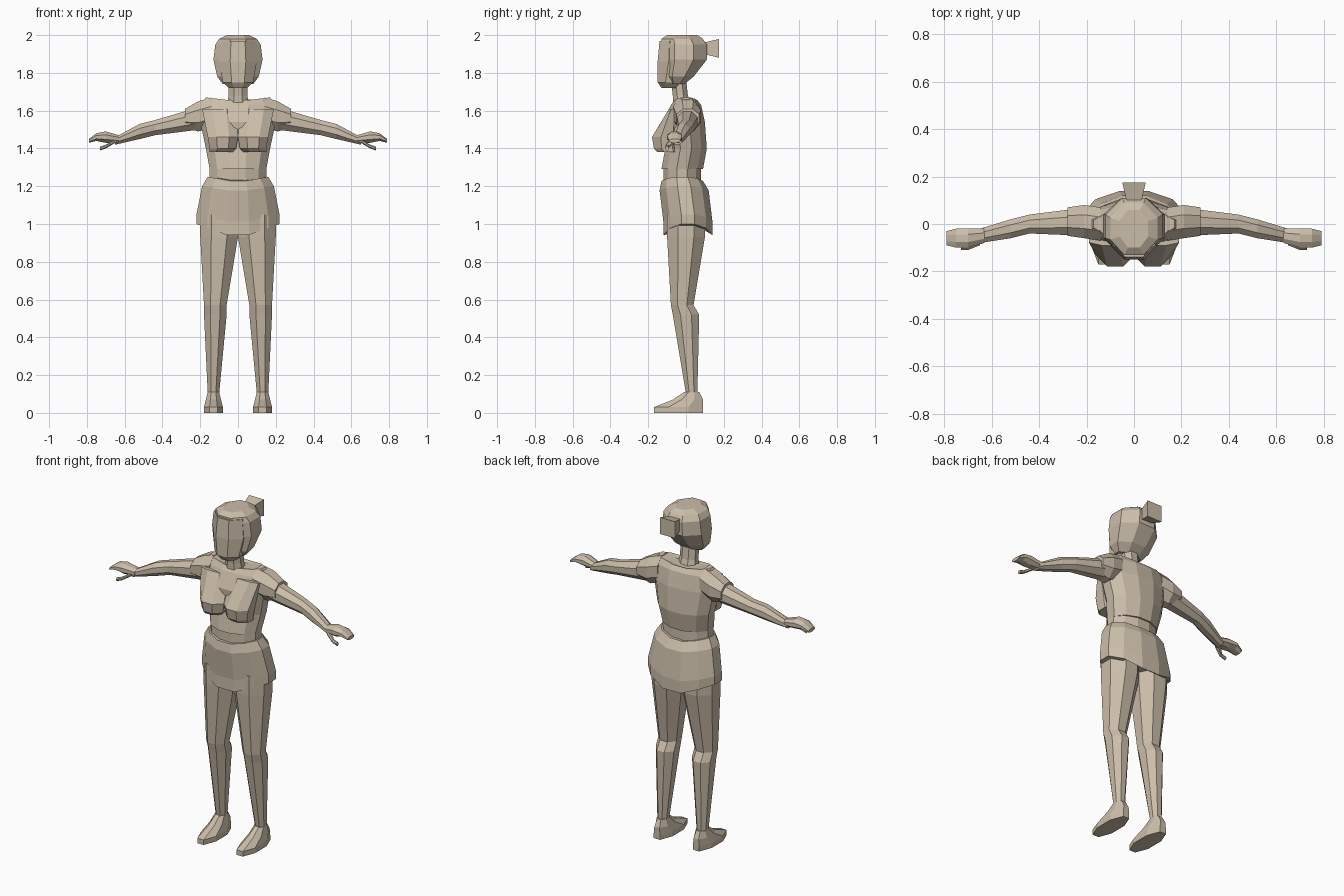
import bpy, bmesh, math
from mathutils import Matrix

cube = bpy.data.objects.get("Cube")
if cube:
    bpy.data.objects.remove(cube, do_unlink=True)

clay = bpy.data.materials.new("warm_beige")
clay.use_nodes = True
colour = (0.6, 0.51, 0.4, 1)
clay.diffuse_color = colour
clay.node_tree.nodes["Principled BSDF"].inputs["Base Color"].default_value = colour


def outline(sides):
    """Regular polygon whose flat sides touch the unit square."""
    reach = 1 / math.cos(math.pi / sides)
    angles = [math.tau * (i + 0.5) / sides for i in range(sides)]
    return [(reach * math.cos(a), reach * math.sin(a)) for a in angles]


def level(z, width, depth, x=0, y=0, dip=0, sides=8):
    """Horizontal section given by half sizes; dip lowers its middle."""
    return [(x + width * u, y + depth * v, z - dip * (1 - abs(u)))
            for u, v in outline(sides)]


def upright(x, depth, height, y=0, z=0):
    """Section across a part that runs sideways."""
    return [(x, y + depth * u, z + height * v) for u, v in outline(8)]


def finish(name, bm, mirrored=False):
    bmesh.ops.recalc_face_normals(bm, faces=bm.faces)
    mesh = bpy.data.meshes.new(name)
    bm.to_mesh(mesh)
    bm.free()
    mesh.materials.append(clay)
    part = bpy.data.objects.new(name, mesh)
    bpy.context.scene.collection.objects.link(part)
    if mirrored:
        mirror = part.modifiers.new("other_side", "MIRROR")
        mirror.use_mirror_merge = False


def loft(name, *sections, mirrored=False):
    """Skin the sections in order and cap both ends."""
    bm = bmesh.new()
    loops = [[bm.verts.new(point) for point in section] for section in sections]
    for lower, upper in zip(loops, loops[1:]):
        for i in range(len(lower)):
            bm.faces.new((lower[i - 1], lower[i], upper[i], upper[i - 1]))
    bm.faces.new(loops[0])
    bm.faces.new(loops[-1])
    finish(name, bm, mirrored)


# Torso
loft("shirt",
     level(1.29, width=0.15, depth=0.11, y=-0.02, sides=12),
     level(1.4, width=0.17, depth=0.11, sides=12),
     level(1.54, width=0.2, depth=0.11, y=-0.01, sides=12),
     level(1.63, width=0.2, depth=0.08, sides=12),
     level(1.67, width=0.17, depth=0.06, dip=0.02, sides=12),
     level(1.66, width=0.1, depth=0.04, dip=0.02, sides=12))
loft("waist",
     level(1.2, width=0.15, depth=0.1, y=-0.02, sides=12),
     level(1.3, width=0.15, depth=0.1, y=-0.02, sides=12))
loft("shorts",
     level(1, width=0.22, depth=0.13, y=0.01, dip=0.08, sides=12),
     level(1.05, width=0.22, depth=0.13, y=0.01, dip=0.05, sides=12),
     level(1.2, width=0.19, depth=0.13, y=-0.01, dip=0.03, sides=12),
     level(1.25, width=0.16, depth=0.11, y=-0.02, dip=0.03, sides=12))
loft("bust",
     level(1.38, width=0.06, depth=0.06, x=0.09, y=-0.09),
     level(1.4, width=0.07, depth=0.07, x=0.08, y=-0.1),
     level(1.46, width=0.08, depth=0.08, x=0.08, y=-0.1),
     level(1.61, width=0.09, depth=0.02, x=0.1, y=-0.07),
     mirrored=True)

# Neck and head
loft("neck",
     level(1.62, width=0.06, depth=0.05, y=-0.02),
     level(1.68, width=0.05, depth=0.04, y=-0.03),
     level(1.77, width=0.05, depth=0.04, y=-0.04))
loft("face",
     level(1.72, width=0.05, depth=0.05, y=-0.08),
     level(1.75, width=0.08, depth=0.07, y=-0.08),
     level(1.86, width=0.1, depth=0.1, y=-0.05),
     level(1.97, width=0.09, depth=0.09, y=-0.05))
loft("hair",
     level(1.74, width=0.08, depth=0.04, y=-0.05),
     level(1.78, width=0.11, depth=0.08, y=-0.04),
     level(1.87, width=0.13, depth=0.12, y=-0.01),
     level(1.95, width=0.12, depth=0.12, y=-0.01),
     level(1.98, width=0.1, depth=0.11, y=-0.02),
     level(2, width=0.06, depth=0.08, y=-0.02))

# Hair bun: a four-sided cone flaring away from the head
bun = bmesh.new()
backwards = Matrix.Rotation(-math.pi / 2, 4, "X") @ Matrix.Rotation(math.pi / 4, 4, "Z")
bmesh.ops.create_cone(bun, cap_ends=True, segments=4, radius1=0.04, radius2=0.07,
                      depth=0.09, matrix=Matrix.Translation((0, 0.13, 1.93)) @ backwards)
finish("hair_bun", bun)

# Sleeves and arms
loft("sleeves",
     upright(0.14, depth=0.07, height=0.08, z=1.59),
     upright(0.21, depth=0.07, height=0.08, z=1.57, y=0.01),
     upright(0.28, depth=0.06, height=0.05, z=1.56, y=0.01),
     mirrored=True)
loft("arms",
     upright(0.2, depth=0.06, height=0.06, z=1.56, y=0.01),
     upright(0.44, depth=0.04, height=0.04, z=1.51),
     upright(0.52, depth=0.04, height=0.04, z=1.49, y=-0.02),
     upright(0.65, depth=0.03, height=0.02, z=1.44, y=-0.05),
     mirrored=True)

# Hands and thumbs
loft("hands",
     upright(0.63, depth=0.03, height=0.02, z=1.45, y=-0.05),
     upright(0.7, depth=0.04, height=0.03, z=1.46, y=-0.06),
     upright(0.75, depth=0.04, height=0.02, z=1.46, y=-0.06),
     upright(0.79, depth=0.03, height=0.01, z=1.44, y=-0.06),
     mirrored=True)
loft("thumbs",
     upright(0.65, depth=0.02, height=0.01, z=1.44, y=-0.07),
     upright(0.7, depth=0.01, height=0.01, z=1.41, y=-0.1),
     upright(0.73, depth=0.01, height=0.01, z=1.4, y=-0.1),
     mirrored=True)

# Legs, with the calf stepping back below the knee
loft("legs",
     level(1.05, width=0.1, depth=0.1, x=0.1),
     level(0.93, width=0.1, depth=0.1, x=0.1),
     level(0.57, width=0.06, depth=0.06, x=0.12, y=-0.02),
     level(0.52, width=0.06, depth=0.07, x=0.12),
     level(0.1, width=0.03, depth=0.03, x=0.13, y=0.03),
     level(0.05, width=0.03, depth=0.03, x=0.13, y=0.03),
     mirrored=True)

# Shoes: a sole with a low toe rising to the ankle
loft("shoes",
     level(0, width=0.05, depth=0.13, x=0.13, y=-0.04),
     level(0.03, width=0.05, depth=0.13, x=0.13, y=-0.04),
     level(0.07, width=0.04, depth=0.08, x=0.13, y=0.01),
     level(0.11, width=0.03, depth=0.04, x=0.13, y=0.03),
     mirrored=True)
